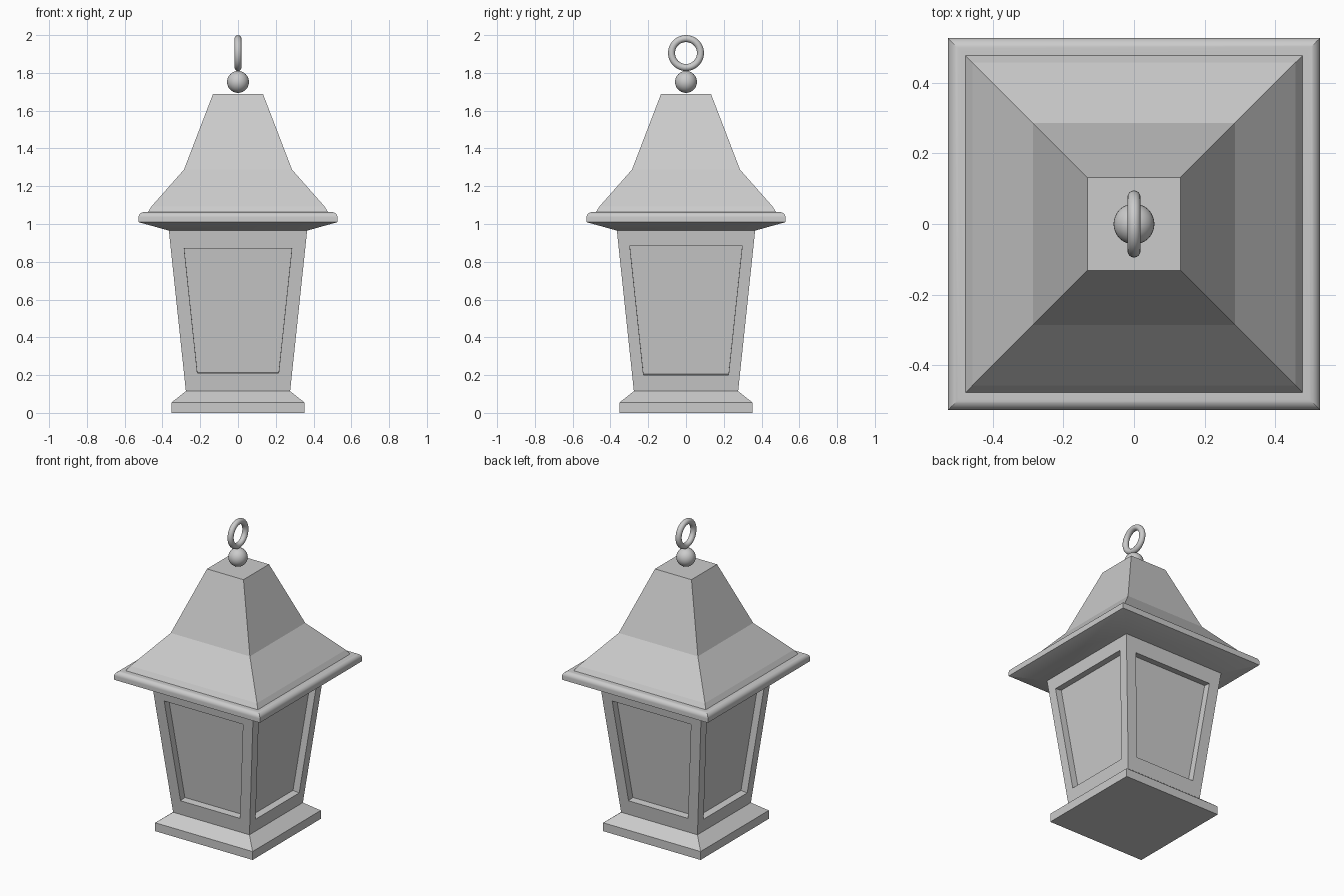
import bpy, bmesh, math
from mathutils import Vector

if "Cube" in bpy.data.objects:
    bpy.data.objects.remove(bpy.data.objects["Cube"], do_unlink=True)

grey = bpy.data.materials.new("pale_grey")
grey.use_nodes = True
colour = (0.6, 0.6, 0.6, 1)
grey.diffuse_color = colour
grey.node_tree.nodes["Principled BSDF"].inputs["Base Color"].default_value = colour


def finish(obj, name, angle):
    obj.name = obj.data.name = name
    obj.data.materials.append(grey)
    bpy.ops.object.select_all(action='DESELECT')
    obj.select_set(True)
    bpy.context.view_layer.objects.active = obj
    bpy.ops.object.shade_smooth_by_angle(angle=math.radians(angle))


def square_loft(profile):
    """Stack square rings given as (half width, height)."""
    bm = bmesh.new()
    rings = [[bm.verts.new((sx * h, sy * h, z))
              for sx, sy in ((-1, -1), (1, -1), (1, 1), (-1, 1))]
             for h, z in profile]
    for low, high in zip(rings, rings[1:]):
        for i in range(4):
            j = (i + 1) % 4
            bm.faces.new((low[i], low[j], high[j], high[i]))
    bm.faces.new(rings[0][::-1])
    bm.faces.new(rings[-1])
    return bm


def add_mesh(bm, name, angle):
    mesh = bpy.data.meshes.new(name)
    bm.to_mesh(mesh)
    bm.free()
    obj = bpy.data.objects.new(name, mesh)
    bpy.context.collection.objects.link(obj)
    finish(obj, name, angle)


# Foot with a sloped top
add_mesh(square_loft([(0.352, 0), (0.352, 0.055), (0.276, 0.115)]), "base", 15)

# Flared body with a sunken panel on each side
Z0, Z1, W0, W1 = 0.115, 0.965, 0.276, 0.366


def half_width(z):
    return W0 + (W1 - W0) * (z - Z0) / (Z1 - Z0)


body = square_loft([(W0, Z0), (W1, Z1)])
sides = [f for f in body.faces if abs(f.normal.z) < 0.5 or len(f.verts) == 0]
body.normal_update()
sides = [f for f in body.faces if abs(f.normal.z) < 0.5]
bmesh.ops.inset_individual(body, faces=sides, thickness=0.05)
for face in sides:
    faces_x = abs(face.normal.x) > 0.5
    low, high, frame = (0.2, 0.885, 0.06) if faces_x else (0.21, 0.87, 0.071)
    middle = face.calc_center_median().z
    for v in face.verts:
        z = high if v.co.z > middle else low
        out, across = half_width(z), half_width(z) - frame
        x, y = (out, across) if faces_x else (across, out)
        v.co = (math.copysign(x, v.co.x), math.copysign(y, v.co.y), z)
body.normal_update()
inward = [-0.045 * f.normal for f in sides]
for face, offset in zip(sides, inward):
    panel = bmesh.ops.extrude_discrete_faces(body, faces=[face])["faces"][0]
    bmesh.ops.translate(body, verts=panel.verts, vec=Vector(offset))
add_mesh(body, "body", 15)

# Eave with a rounded upper edge
arc = [(0.497 + 0.03 * math.cos(a), 1.035 + 0.028 * math.sin(a))
       for a in (i * math.pi / 16 for i in range(9))]
add_mesh(square_loft([(W1, Z1), (0.527, 1.01)] + arc + [(0.47, 1.063)]), "eave", 18)

# Roof with two slopes above a short steep foot
add_mesh(square_loft([(0.477, 1.063), (0.458, 1.093), (0.286, 1.288),
                      (0.132, 1.689)]), "roof", 5)

# Ball finial and hanging ring
bpy.ops.mesh.primitive_uv_sphere_add(segments=32, ring_count=16, radius=0.058,
                                     location=(0, 0, 1.752))
finish(bpy.context.object, "finial_ball", 40)
bpy.ops.mesh.primitive_torus_add(major_segments=48, minor_segments=16,
                                 major_radius=0.0765, minor_radius=0.0185,
                                 location=(0, 0, 1.905),
                                 rotation=(0, math.pi / 2, 0))
finish(bpy.context.object, "hanging_ring", 40)
